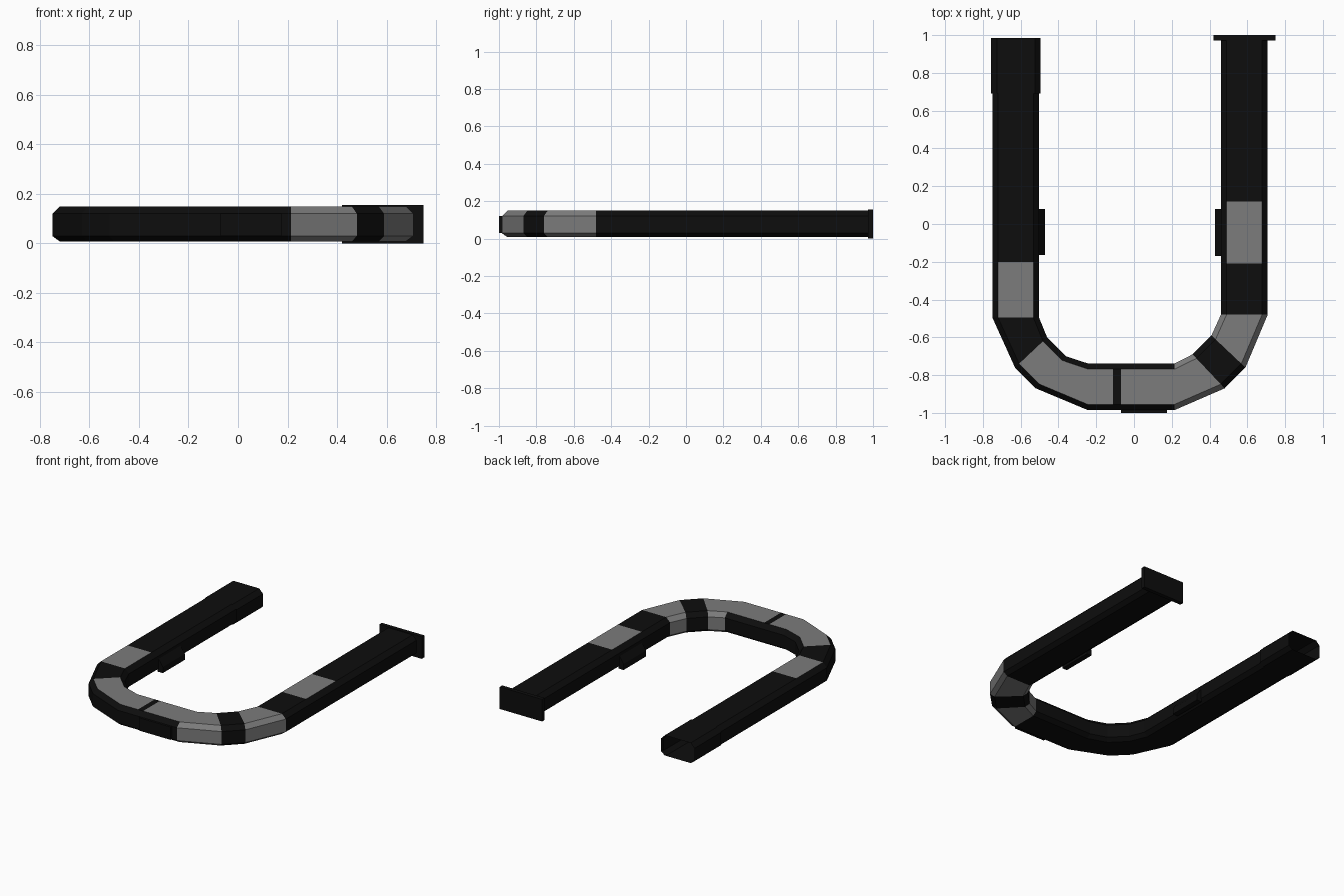
import bpy, bmesh
from mathutils import Vector

if "Cube" in bpy.data.objects:
    bpy.data.objects.remove(bpy.data.objects["Cube"])


def material(name, v):
    m = bpy.data.materials.new(name)
    m.diffuse_color = (v, v, v, 1)
    m.use_nodes = True
    m.node_tree.nodes["Principled BSDF"].inputs["Base Color"].default_value = m.diffuse_color
    return m


BLACK = material("black_shell", 0.004)
GREY = material("grey_panel", 0.2)

# Chamfered box section: (side, inset from that side, height)
SECTION = [(0, 0.0, 0.03), (0, 0.0, 0.12), (0, 0.03, 0.15), (1, 0.03, 0.15),
           (1, 0.0, 0.12), (1, 0.0, 0.03), (1, 0.03, 0.008), (0, 0.03, 0.008)]
TOP_FACE = 2


def finish(name, bm):
    bmesh.ops.recalc_face_normals(bm, faces=bm.faces)
    me = bpy.data.meshes.new(name)
    bm.to_mesh(me)
    bm.free()
    me.materials.append(BLACK)
    me.materials.append(GREY)
    ob = bpy.data.objects.new(name, me)
    bpy.context.collection.objects.link(ob)
    return ob


def tube(name, stations, finishes):
    """Open tube through (outer, inner) stations; finish b=black, t=grey top, g=grey."""
    bm = bmesh.new()
    rings = []
    for ends in stations:
        a, b = Vector(ends[0]), Vector(ends[1])
        d = (b - a).normalized()
        ring = []
        for side, inset, z in SECTION:
            p = a + d * inset if side == 0 else b - d * inset
            ring.append(bm.verts.new((p.x, p.y, z)))
        rings.append(ring)
    for r0, r1, f in zip(rings, rings[1:], finishes):
        for i in range(8):
            j = (i + 1) % 8
            face = bm.faces.new((r0[i], r0[j], r1[j], r1[i]))
            face.material_index = int(f == 'g' or (f == 't' and i == TOP_FACE))
    return finish(name, bm)


def box(name, x0, x1, y0, y1, z0, z1):
    bm = bmesh.new()
    bmesh.ops.create_cube(bm, size=1)
    for v in bm.verts:
        v.co = ((x0 + x1) / 2 + v.co.x * (x1 - x0), (y0 + y1) / 2 + v.co.y * (y1 - y0),
                (z0 + z1) / 2 + v.co.z * (z1 - z0))
    return finish(name, bm)


def wedge(name, x_arm, x_tip, y0, y1):
    """Small ledge flaring out from the inside of an arm."""
    bm = bmesh.new()
    profile = [(x_arm, 0.11), (x_tip, 0.05), (x_tip, 0.008), (x_arm, 0.008)]
    a, b = [[bm.verts.new((x, y, z)) for x, z in profile] for y in (y0, y1)]
    bm.faces.new(a)
    bm.faces.new(b)
    for i in range(4):
        j = (i + 1) % 4
        bm.faces.new((a[i], a[j], b[j], b[i]))
    return finish(name, bm)


def across_x(x_out, x_in, ys):
    return [((x_out, y), (x_in, y)) for y in ys]


def across_y(xs):
    return [((x, -0.985), (x, -0.738)) for x in xs]


# Left arm and the open sleeve at its end
tube("left_arm", across_x(-0.75, -0.503, (0.97, -0.20, -0.495)), "bt")
tube("left_end_sleeve", across_x(-0.756, -0.495, (0.985, 0.69)), "b")

# Left bend, mitred in flat sections
tube("left_bend", [((-0.75, -0.495), (-0.503, -0.495)),
                   ((-0.63, -0.76), (-0.46, -0.60)),
                   ((-0.52, -0.87), (-0.36, -0.70)),
                   ((-0.245, -0.985), (-0.245, -0.738))], "btt")

# Front straight with its joint band
tube("front_straight", across_y((-0.245, -0.11, -0.07, 0.215)), "tbt")

# Right bend, grey on every side apart from the band
tube("right_bend", [((0.215, -0.985), (0.215, -0.738)),
                    ((0.48, -0.87), (0.31, -0.69)),
                    ((0.59, -0.76), (0.41, -0.59)),
                    ((0.708, -0.48), (0.46, -0.48))], "gbg")

# Right arm and its end flange
tube("right_arm", across_x(0.708, 0.46, (-0.48, -0.21, 0.12, 0.98)), "btb")
box("end_flange", 0.42, 0.75, 0.972, 1.0, 0.0, 0.155)

# Ledges on the inner sides and the plate on the front
wedge("left_ledge", -0.51, -0.47, -0.165, 0.08)
wedge("right_ledge", 0.468, 0.43, -0.17, 0.08)
box("front_plate", -0.07, 0.175, -1.0, -0.98, 0.03, 0.12)
